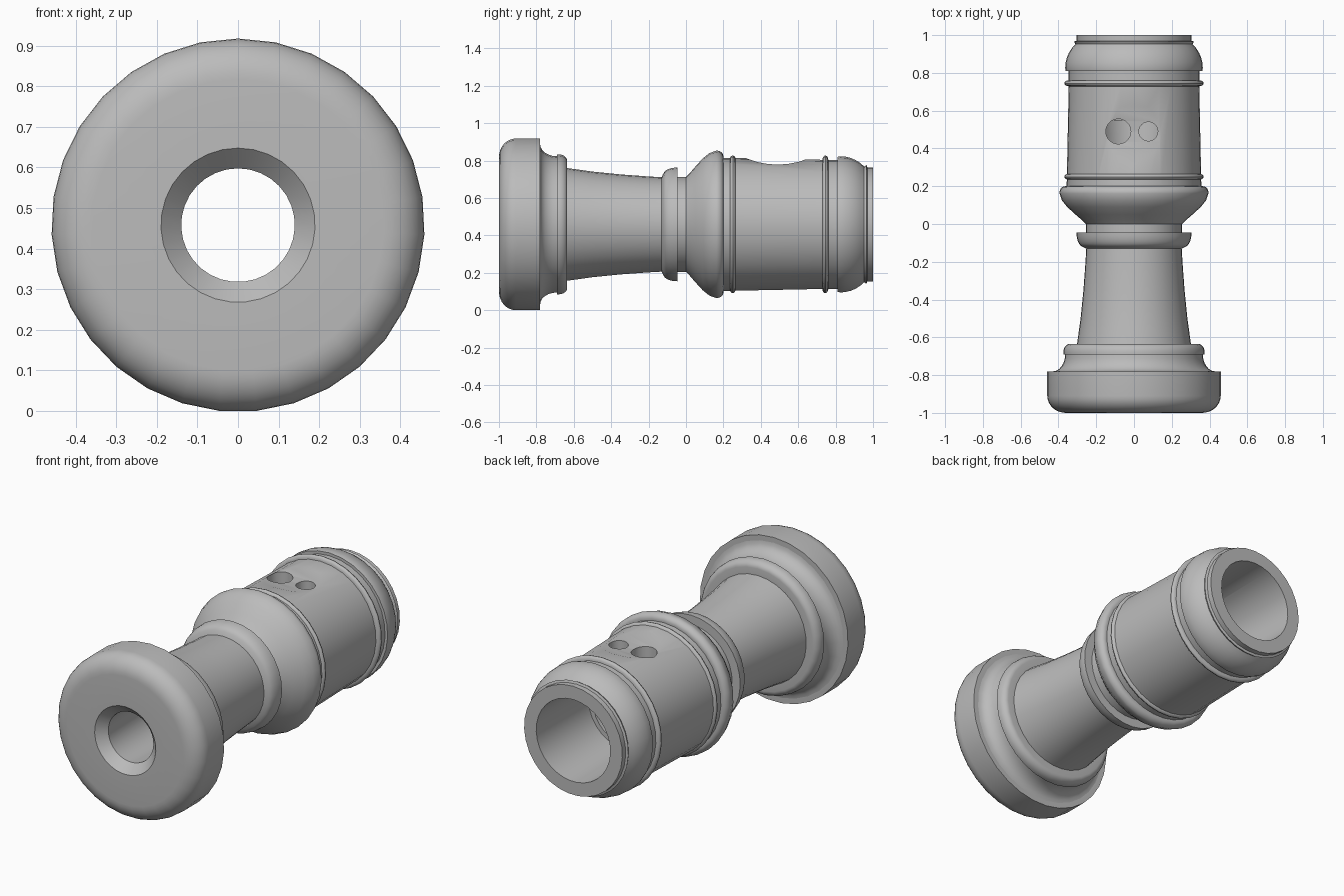
import bpy, bmesh
from math import sin, cos, pi, radians

cube = bpy.data.objects.get("Cube")
if cube:
    bpy.data.objects.remove(cube)

SIDES = 31
AXIS_Z = 0.46 * cos(pi / SIDES)

grey = bpy.data.materials.new("plain grey")
grey.use_nodes = True
grey.diffuse_color = (0.5, 0.5, 0.5, 1)
grey.node_tree.nodes["Principled BSDF"].inputs["Base Color"].default_value = (0.5, 0.5, 0.5, 1)


def arc(y, r, ry, rr, start, end, n=6):
    """Elliptical arc of profile points; 0 degrees is +y, 90 is outward."""
    angles = [radians(start + (end - start) * i / n) for i in range(n + 1)]
    return [(y + ry * cos(a), r + rr * sin(a)) for a in angles]


def lathe(name, profile, closed=False):
    """Turn (y, radius) points around the long axis."""
    bm = bmesh.new()
    rings = []
    for y, r in profile:
        rings.append([bm.verts.new((r * sin(2 * pi * k / SIDES), y,
                                    AXIS_Z + r * cos(2 * pi * k / SIDES)))
                      for k in range(SIDES)])
    pairs = list(zip(rings, rings[1:]))
    if closed:
        pairs.append((rings[-1], rings[0]))
    for a, b in pairs:
        for k in range(SIDES):
            m = (k + 1) % SIDES
            bm.faces.new((a[k], a[m], b[m], b[k]))
    mesh = bpy.data.meshes.new(name)
    bm.to_mesh(mesh)
    bm.free()
    obj = bpy.data.objects.new(name, mesh)
    bpy.context.collection.objects.link(obj)
    mesh.materials.append(grey)
    return obj


def select(obj):
    bpy.ops.object.select_all(action="DESELECT")
    obj.select_set(True)
    bpy.context.view_layer.objects.active = obj


def cut(target, radius, depth, location, rotation=(0, 0, 0)):
    """Subtract a cylinder from the target."""
    bpy.ops.mesh.primitive_cylinder_add(vertices=48, radius=radius, depth=depth,
                                        location=location, rotation=rotation)
    cutter = bpy.context.object
    cutter.hide_render = True
    cutter.data.materials.append(grey)
    select(target)
    mod = target.modifiers.new("cut", "BOOLEAN")
    mod.operation = "DIFFERENCE"
    mod.solver = "EXACT"
    mod.object = cutter
    bpy.ops.object.modifier_apply(modifier=mod.name)
    bpy.data.objects.remove(cutter)


# Flared end: countersunk opening, rounded rim, cove and bead
bell = lathe("bell_end",
             [(-0.95, 0.14), (-1, 0.19)]
             + arc(-0.91, 0.36, 0.09, 0.1, 180, 90, 8)
             + [(-0.78, 0.46), (-0.78, 0.43)]
             + arc(-0.69, 0.43, 0.09, 0.065, 180, 270)
             + [(-0.69, 0.375)]
             + arc(-0.68, 0.34, 0.045, 0.035, 90, 0)
             + [(-0.635, 0.3)])

# Slim concave neck
neck = lathe("neck", [(-0.635, 0.302), (-0.5, 0.283), (-0.35, 0.268),
                      (-0.2, 0.257), (-0.13, 0.253)])

# Small collar with a square back edge
collar = lathe("collar", [(-0.13, 0.253), (-0.125, 0.265)]
               + arc(-0.045, 0.27, 0.075, 0.035, 170, 90)
               + [(-0.045, 0.255), (0, 0.255)])

# Barrel: bulge, body, tapered shoulder, then the socket inside
barrel = lathe("barrel",
               [(0, 0.255), (0.02, 0.275), (0.05, 0.31), (0.09, 0.354), (0.125, 0.382)]
               + arc(0.165, 0.365, 0.035, 0.03, 95, 0)
               + [(0.2, 0.357), (0.735, 0.346), (0.81, 0.346), (0.81, 0.362)]
               + arc(0.825, 0.18, 0.18, 0.185, 90, 45, 5)
               + [(0.965, 0.318), (0.97, 0.305), (1, 0.305),
                  (1, 0.23), (0.55, 0.22), (0.55, 0.195), (0, 0.17)],
               closed=True)

# Scooped seat and two finger holes
cut(barrel, 0.43, 0.8, (0, 0.49, 1.208), (0, pi / 2, 0))
for x, radius in ((-0.083, 0.066), (0.076, 0.05)):
    cut(barrel, radius, 0.5, (x, 0.49, 0.8))

# Raised rings around the barrel
rings = [lathe(name, arc(y, 0.345, 0.016, 0.024, 180, 0, 8))
         for name, y in (("front_ring", 0.25), ("rear_ring", 0.745))]

# Inner bore joining the barrel to the bell end
bore = lathe("bore", [(0, 0.17), (-0.95, 0.14)])

for part in [bell, neck, collar, barrel, bore] + rings:
    select(part)
    bpy.ops.object.shade_smooth_by_angle(angle=radians(32))
